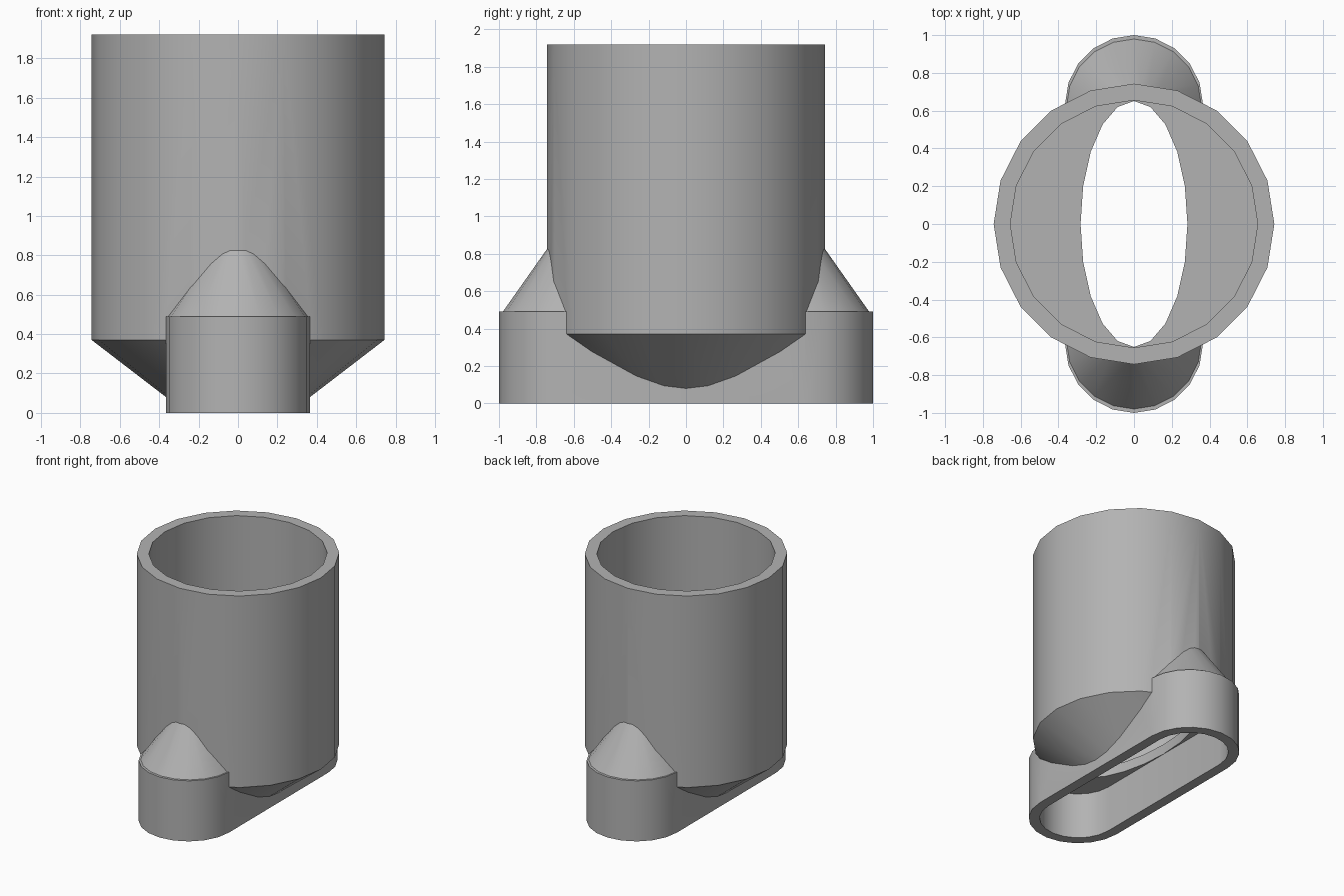
import bpy, bmesh
from math import cos, sin, pi

SIDES = 20
cube = bpy.data.objects.get("Cube")
if cube:
    bpy.data.objects.remove(cube, do_unlink=True)

grey = bpy.data.materials.new("plain_grey")
grey.use_nodes = True
GREY = (0.45, 0.45, 0.45, 1)
grey.diffuse_color = GREY
grey.node_tree.nodes["Principled BSDF"].inputs["Base Color"].default_value = GREY


def ellipse(rx, ry, z, cy=0):
    return [(rx * cos(2 * pi * i / SIDES), cy + ry * sin(2 * pi * i / SIDES), z)
            for i in range(SIDES)]


def slot(r, z, reach):
    # Two half circles joined by straight sides
    pts = []
    for start, side in ((0, 1), (pi, -1)):
        for i in range(SIDES // 2 + 1):
            a = start + 2 * pi * i / SIDES
            pts.append((r * cos(a), side * reach + r * sin(a), z))
    return pts


def loft(name, rings):
    # Closed solid through stacked rings of equal length
    bm = bmesh.new()
    loops = [[bm.verts.new(p) for p in ring] for ring in rings]
    n = len(loops[0])
    bm.faces.new(loops[0][::-1])
    bm.faces.new(loops[-1])
    for low, high in zip(loops, loops[1:]):
        for i in range(n):
            j = (i + 1) % n
            bm.faces.new((low[i], low[j], high[j], high[i]))
    mesh = bpy.data.meshes.new(name)
    bm.to_mesh(mesh)
    bm.free()
    mesh.materials.append(grey)
    obj = bpy.data.objects.new(name, mesh)
    bpy.context.collection.objects.link(obj)
    return obj


def combine(target, other, operation):
    mod = target.modifiers.new(operation.lower(), 'BOOLEAN')
    mod.operation, mod.solver, mod.object = operation, 'EXACT', other
    bpy.context.view_layer.objects.active = target
    bpy.ops.object.modifier_apply(modifier=mod.name)
    bpy.data.objects.remove(other, do_unlink=True)


# Round cup with a tapered underside
R, FLOOR = 0.743, 0.45
body = loft("tube_adapter", [ellipse(r, r, z) for r, z in
                             ((0.3, 0.03), (R, 0.37), (R, 1.92))])

# Long slot-shaped foot
combine(body, loft("foot", [slot(0.365, z, 0.635) for z in (0, 0.49)]), 'UNION')

# Sloped shoulders at both ends of the foot
for side in (-1, 1):
    shoulder = loft("shoulder", [ellipse(r, r, z, side * 0.622) for r, z in
                                 ((0.34, 0.4), (0.358, 0.489), (0.005, 0.99))])
    combine(body, shoulder, 'UNION')

# Hollow the cup, the foot and the oval passage between them
cutters = (
    loft("cup_cutter", [ellipse(0.655, 0.655, z) for z in (FLOOR, 2.1)]),
    loft("foot_cutter", [slot(0.285, z, 0.635) for z in (-0.1, 0.37)]),
    loft("oval_cutter", [ellipse(0.283, 0.651, z) for z in (0.3, 0.6)]),
)
for cutter in cutters:
    cutter.hide_render = True
    combine(body, cutter, 'DIFFERENCE')

# Soft curved walls, crisp rims
bpy.ops.object.select_all(action='DESELECT')
body.select_set(True)
bpy.context.view_layer.objects.active = body
bpy.ops.object.shade_smooth_by_angle(angle=pi / 6)
